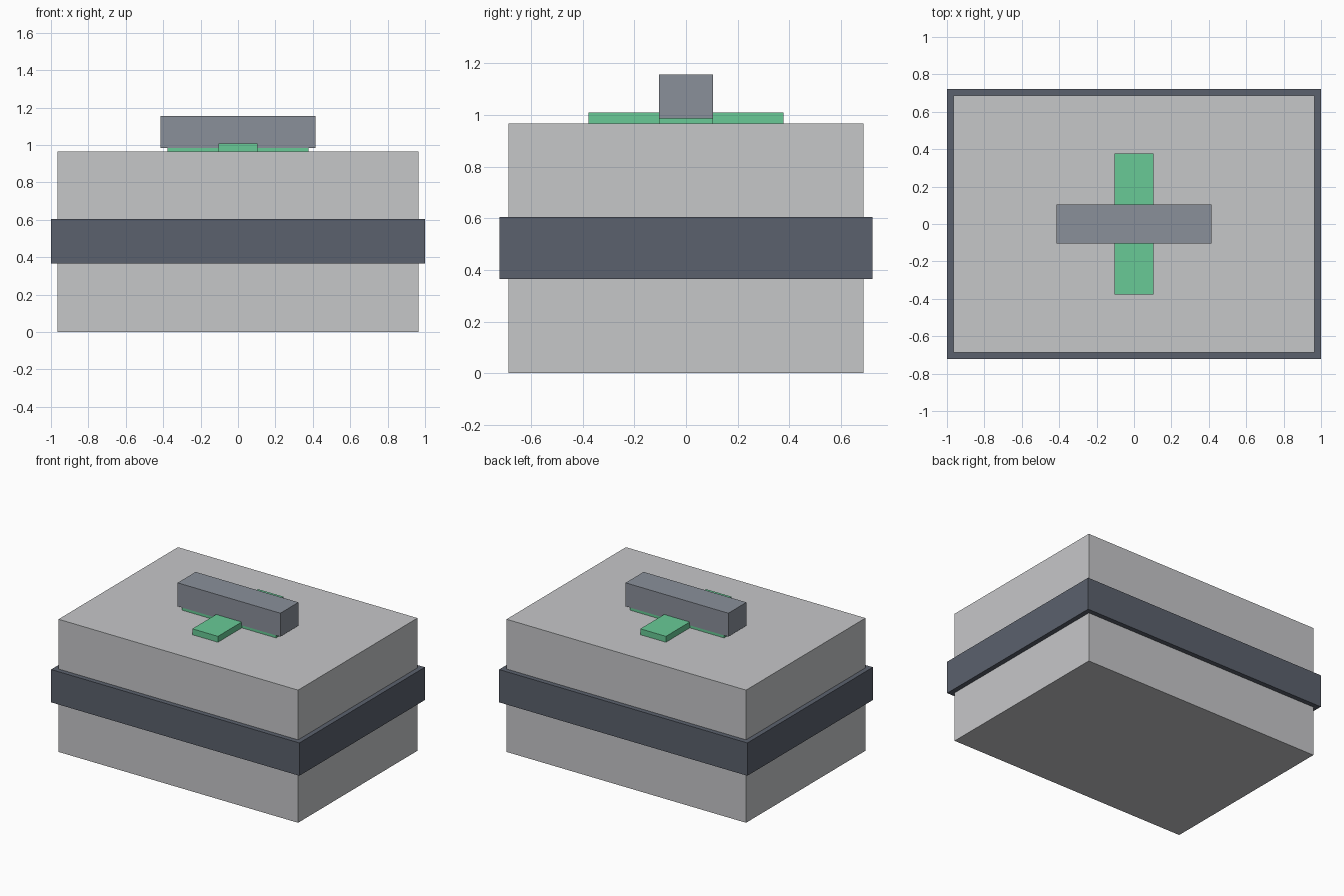
import bpy, bmesh

if "Cube" in bpy.data.objects:
    bpy.data.objects.remove(bpy.data.objects["Cube"])


def material(name, rgb):
    """Flat colour from 0-255 sRGB values."""
    lin = [(c / 255 / 12.92) if c < 11 else ((c / 255 + 0.055) / 1.055) ** 2.4 for c in rgb]
    m = bpy.data.materials.new(name)
    m.diffuse_color = (*lin, 1)
    m.use_nodes = True
    m.node_tree.nodes["Principled BSDF"].inputs["Base Color"].default_value = m.diffuse_color
    return m


def prism(name, outline, z0, z1, mat):
    """Extrude a closed outline from z0 to z1."""
    bm = bmesh.new()
    face = bm.faces.new([bm.verts.new((x, y, z0)) for x, y in outline])
    top = bmesh.ops.extrude_face_region(bm, geom=[face])["geom"]
    bmesh.ops.translate(bm, vec=(0, 0, z1 - z0),
                        verts=[v for v in top if isinstance(v, bmesh.types.BMVert)])
    bmesh.ops.recalc_face_normals(bm, faces=bm.faces)
    me = bpy.data.meshes.new(name)
    bm.to_mesh(me)
    bm.free()
    me.materials.append(mat)
    ob = bpy.data.objects.new(name, me)
    bpy.context.collection.objects.link(ob)
    return ob


def rect(x, y):
    return [(-x, -y), (x, -y), (x, y), (-x, y)]


light_grey = material("light grey", (198, 199, 201))
dark_slate = material("dark slate", (91, 97, 109))
steel_grey = material("steel grey", (138, 144, 154))
green = material("green", (104, 202, 150))

# Case body and the band around its middle
prism("case_body", rect(0.965, 0.687), 0, 0.966, light_grey)
prism("middle_band", rect(1.0, 0.722), 0.365, 0.604, dark_slate)

# Plus-shaped emblem on the lid
a, b = 0.378, 0.103
plus = [(b, -a), (b, -b), (a, -b), (a, b), (b, b), (b, a),
        (-b, a), (-b, b), (-a, b), (-a, -b), (-b, -b), (-b, -a)]
prism("cross_emblem", plus, 0.966, 1.009, green)

# Carrying handle lying over the emblem
prism("handle", rect(0.414, 0.104), 0.985, 1.156, steel_grey)
